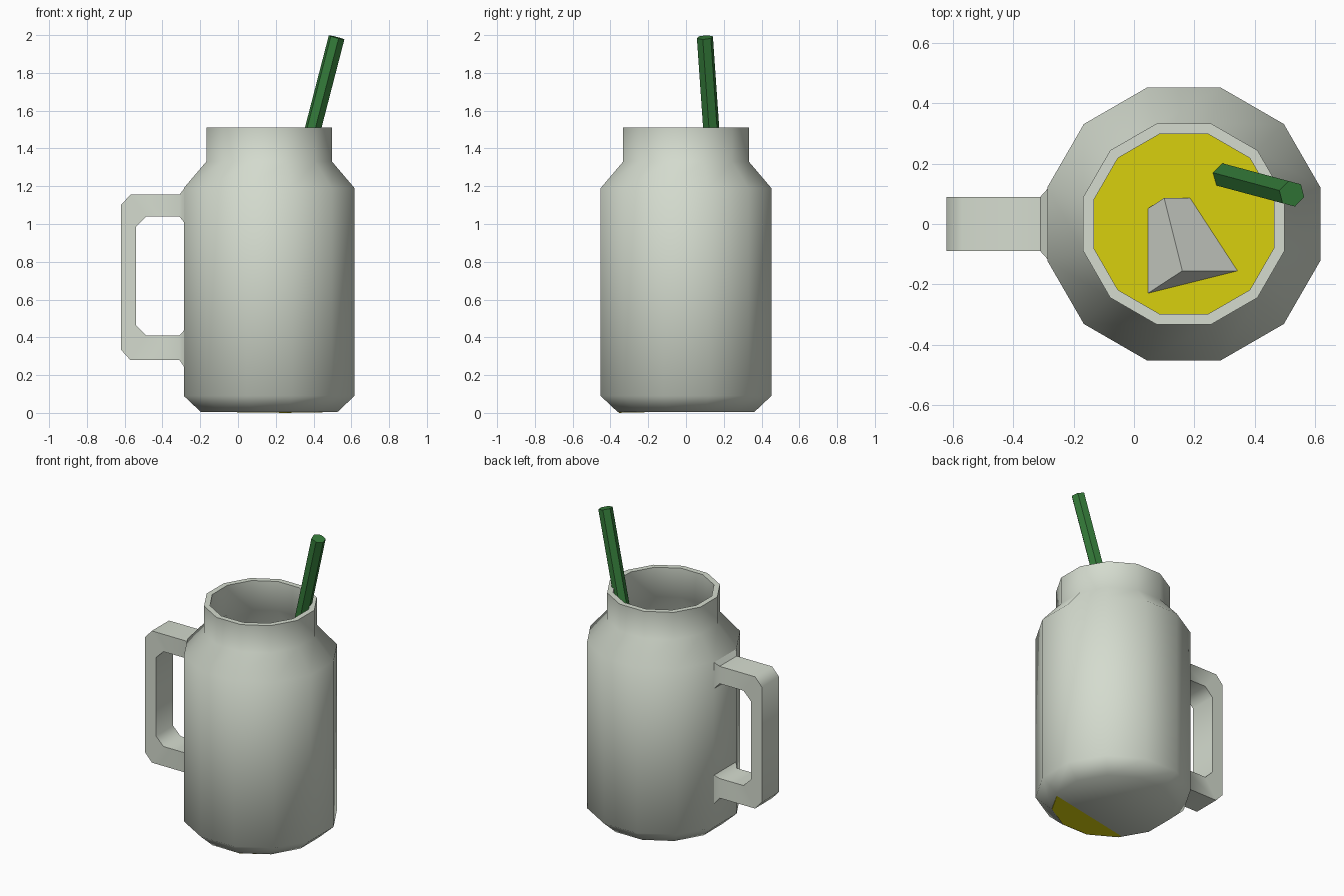
import bpy, bmesh, math
from mathutils import Vector

if "Cube" in bpy.data.objects:
    bpy.data.objects.remove(bpy.data.objects["Cube"])

JAR_X = 0.165     # jar axis
LIQUID_Z = 1.15   # drink surface


def material(name, rgb):
    m = bpy.data.materials.new(name)
    m.diffuse_color = (*rgb, 1)
    m.use_nodes = True
    m.node_tree.nodes["Principled BSDF"].inputs["Base Color"].default_value = m.diffuse_color
    return m


GLASS = material("pale_grey_glass", (0.66, 0.71, 0.62))
YELLOW = material("yellow_drink", (0.69, 0.63, 0.004))
GREEN = material("green_straw", (0.035, 0.20, 0.042))
ICE = material("grey_ice", (0.66, 0.69, 0.63))


def finish(bm, name, mat, smooth=None):
    bmesh.ops.recalc_face_normals(bm, faces=bm.faces)
    mesh = bpy.data.meshes.new(name)
    bm.to_mesh(mesh)
    bm.free()
    mesh.materials.append(mat)
    ob = bpy.data.objects.new(name, mesh)
    bpy.context.collection.objects.link(ob)
    if smooth:
        bpy.ops.object.select_all(action='DESELECT')
        ob.select_set(True)
        bpy.context.view_layer.objects.active = ob
        bpy.ops.object.shade_smooth_by_angle(angle=math.radians(smooth))
    return ob


def skin(rings):
    """Closed tube through rings of points, capped at both ends."""
    bm = bmesh.new()
    loops = [[bm.verts.new(p) for p in ring] for ring in rings]
    n = len(loops[0])
    for a, b in zip(loops, loops[1:]):
        for i in range(n):
            j = (i + 1) % n
            bm.faces.new((a[i], a[j], b[j], b[i]))
    bm.faces.new(loops[0])
    bm.faces.new(loops[-1])
    return bm


def polygon_ring(r, z, sides, phase=0.0):
    return [Vector((r * math.cos(phase + 2 * math.pi * i / sides),
                    r * math.sin(phase + 2 * math.pi * i / sides), z))
            for i in range(sides)]


def jar_ring(flat_r, z):
    """12-sided ring given by its flat-side radius."""
    return polygon_ring(flat_r / math.cos(math.pi / 12), z, 12, math.pi / 12)


# jar: outer wall up, over the rim, inner wall down
jar_profile = [(0.363, 0.006), (0.452, 0.09), (0.452, 1.19), (0.333, 1.33), (0.333, 1.51),
               (0.298, 1.51), (0.298, 1.315), (0.417, 1.175), (0.417, 0.105), (0.345, 0.04)]
jar = finish(skin([jar_ring(r, z) for r, z in jar_profile]), "jar", GLASS, 50)
jar.location.x = JAR_X

# handle: (outer x, outer z, inner x, inner z, half width) from top to bottom
sections = [(-0.283, 1.19, -0.283, 1.005, 0.12), (-0.31, 1.155, -0.31, 1.04, 0.09),
            (-0.57, 1.155, -0.485, 1.04, 0.09), (-0.62, 1.10, -0.54, 0.985, 0.09),
            (-0.62, 0.335, -0.54, 0.465, 0.09), (-0.57, 0.28, -0.485, 0.41, 0.09),
            (-0.31, 0.28, -0.31, 0.41, 0.09), (-0.283, 0.24, -0.283, 0.44, 0.12)]
finish(skin([[(ox, -w, oz), (ox, w, oz), (ix, w, iz), (ix, -w, iz)]
             for ox, oz, ix, iz, w in sections]), "handle", GLASS, 50)

# drink: its base is slightly tilted and shows under one side of the jar
drink_rings = [jar_ring(r, z) for r, z in
               [(0.355, 0.006), (0.412, 0.11), (0.422, 0.2), (0.422, LIQUID_Z)]]
for p in drink_rings[0]:
    p.z += 0.03 * (p.y + 0.19 - 0.2 * p.x)
drink = finish(skin(drink_rings), "drink", YELLOW)
drink.location.x = JAR_X

# straw: leaning hexagonal rod
straw = finish(skin([polygon_ring(0.044, z, 6) for z in (-1.5, 0)]), "straw", GREEN)
straw.location = (0.522, 0.10, 1.988)
straw.rotation_euler = (0, math.radians(15), math.radians(-15))

# ice cube: built from its top corner and three edge directions
corner = Vector((0.16, -0.155, LIQUID_Z + 0.144))
b, d, f = [Vector(v).normalized() * 0.26 for v in
           ((-0.115, -0.075, -0.146), (0.18, 0, -0.142), (-0.06, 0.24, -0.076))]
finish(skin([[corner + o, corner + o + b, corner + o + b + d, corner + o + d]
             for o in (Vector(), f)]), "ice_cube", ICE)
